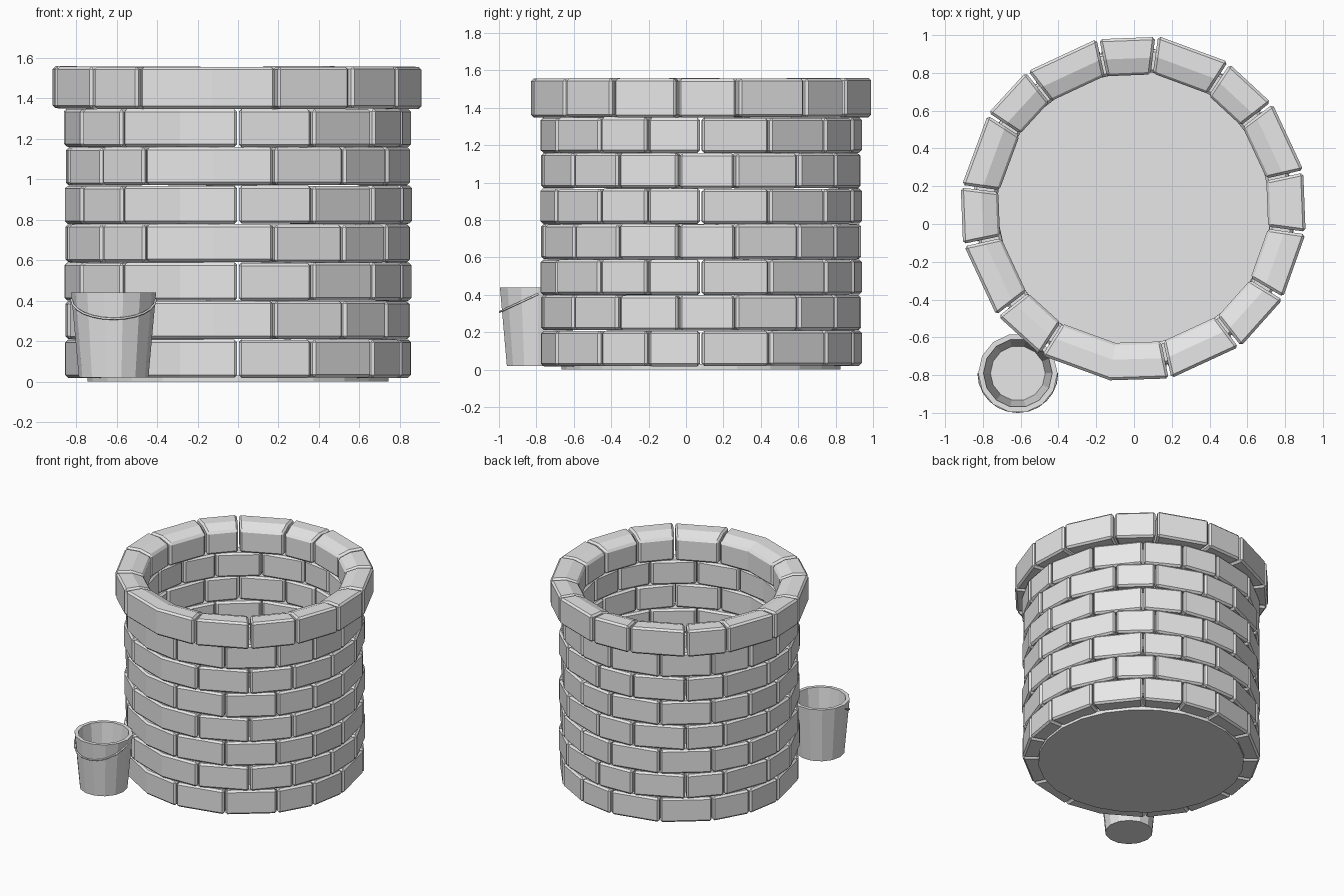
import bpy, bmesh, random
from math import sin, cos, pi, radians
from mathutils import Vector

random.seed(4)
if "Cube" in bpy.data.objects:
    bpy.data.objects.remove(bpy.data.objects["Cube"])

stone = bpy.data.materials.new("stone_grey")
stone.use_nodes = True
grey = (0.8, 0.8, 0.8, 1)
stone.diffuse_color = grey
stone.node_tree.nodes["Principled BSDF"].inputs["Base Color"].default_value = grey

CENTRE = Vector((0, 0.08, 0))
BUCKET = Vector((-0.615, -0.79, 0.02))


def finish(name, bm, origin):
    bmesh.ops.recalc_face_normals(bm, faces=bm.faces)
    mesh = bpy.data.meshes.new(name)
    bm.to_mesh(mesh)
    bm.free()
    mesh.materials.append(stone)
    ob = bpy.data.objects.new(name, mesh)
    ob.location = origin
    bpy.context.collection.objects.link(ob)
    return ob


def add_stone(bm, profile, angles):
    """Sweep a radius/height profile through the given angles and cap both ends."""
    rings = []
    for a in angles:
        rings.append([bm.verts.new((r * cos(a), r * sin(a), z)) for r, z in profile])
    n = len(profile)
    for r0, r1 in zip(rings, rings[1:]):
        for i in range(n):
            j = (i + 1) % n
            bm.faces.new((r0[i], r0[j], r1[j], r1[i]))
    bm.faces.new(rings[0])
    bm.faces.new(rings[-1])


def course(name, profile, degrees, bend, gap):
    """Ring of stones; the joint at index bend is a corner inside one long stone."""
    bm = bmesh.new()
    n = len(degrees)
    for i in range(n):
        if i == bend:
            continue
        span = [degrees[i], degrees[(i + 1) % n]]
        if (i + 1) % n == bend:
            span.append(degrees[(i + 2) % n])
        for k in range(1, len(span)):
            while span[k] < span[k - 1]:
                span[k] += 360
        span[0] += gap
        span[-1] -= gap
        shift = random.uniform(-0.004, 0.004)
        add_stone(bm, [(r + shift, z + shift / 2) for r, z in profile],
                  [radians(a) for a in span])
    ob = finish(name, bm, CENTRE)
    bevel = ob.modifiers.new("worn_edges", "BEVEL")
    bevel.width = 0.014
    bevel.segments = 1
    bevel.limit_method = "ANGLE"
    bevel.angle_limit = radians(40)


def lathe(name, profile, sides, origin):
    """Closed solid turned from an axis-to-axis profile."""
    bm = bmesh.new()
    verts = [bm.verts.new((r, 0, z)) for r, z in profile]
    edges = [bm.edges.new(p) for p in zip(verts, verts[1:])]
    bmesh.ops.spin(bm, geom=verts + edges, cent=(0, 0, 0), axis=(0, 0, 1),
                   angle=2 * pi, steps=sides, use_duplicate=False)
    bmesh.ops.remove_doubles(bm, verts=bm.verts, dist=0.0005)
    return finish(name, bm, origin)


# Wall courses, alternating two joint patterns
joints_a = [-132, -109.5, -90, -64.5, -39, -19.5, 0, 25.5,
            51, 71, 90, 115.5, 141, 161, 180, 205.5]
joints_b = [-142, -122.5, -98, -78, -52.5, -31, -8, 12.5,
            37.5, 57, 82.5, 102, 128, 147, 172.5, 192]
HEIGHT = 0.19
for row in range(7):
    z0 = 0.02 + row * HEIGHT
    z1 = z0 + HEIGHT - 0.002
    block = [(0.735, z0), (0.86, z0), (0.86, z1), (0.735, z1)]
    if row % 2:
        course(f"wall_course_{row + 1}", block, joints_b, 2, 0.3)
    else:
        course(f"wall_course_{row + 1}", block, joints_a, 1, 0.3)

# Overhanging rim with a sloped inner edge
rim = [(0.72, 1.35), (0.92, 1.35), (0.92, 1.558), (0.81, 1.558), (0.72, 1.525)]
course("rim_stones", rim, joints_b, 2, 0.45)

# Floor slab
lathe("well_floor", [(0, 0), (0.745, 0), (0.745, 0.03), (0, 0.03)], 24, CENTRE)

# Bucket
lathe("bucket", [(0, 0), (0.172, 0), (0.21, 0.42), (0.182, 0.42), (0.145, 0.02), (0, 0.02)],
      14, BUCKET)

# Hanging bucket handle
curve = bpy.data.curves.new("bucket_handle", "CURVE")
curve.dimensions = "3D"
curve.bevel_depth = 0.006
curve.bevel_resolution = 1
spline = curve.splines.new("POLY")
STEPS = 12
spline.points.add(STEPS)
for i, p in enumerate(spline.points):
    t = pi + pi * i / STEPS
    p.co = (0.208 * cos(t), 0.205 * sin(t), 0.385 + 0.095 * sin(t), 1)
curve.materials.append(stone)
handle = bpy.data.objects.new("bucket_handle", curve)
handle.location = BUCKET
bpy.context.collection.objects.link(handle)
